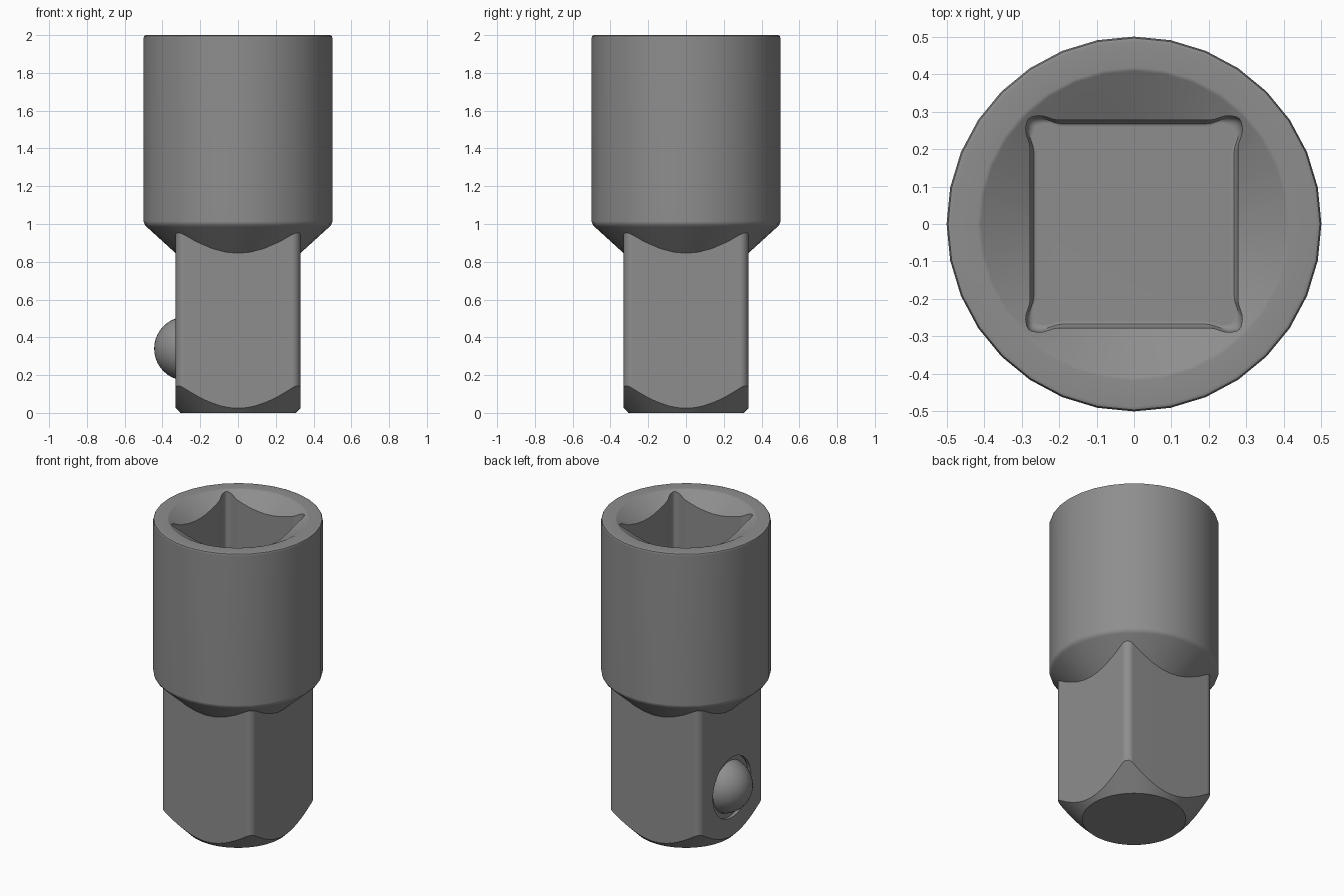
import bpy, bmesh, math
from mathutils import Matrix

if "Cube" in bpy.data.objects:
    bpy.data.objects.remove(bpy.data.objects["Cube"], do_unlink=True)

steel = bpy.data.materials.new("grey steel")
steel.use_nodes = True
GREY = (0.27, 0.27, 0.27, 1)
steel.diffuse_color = GREY
steel.node_tree.nodes["Principled BSDF"].inputs["Base Color"].default_value = GREY


def finish(name, bm):
    bmesh.ops.recalc_face_normals(bm, faces=bm.faces)
    mesh = bpy.data.meshes.new(name)
    bm.to_mesh(mesh)
    bm.free()
    mesh.materials.append(steel)
    obj = bpy.data.objects.new(name, mesh)
    bpy.context.collection.objects.link(obj)
    return obj


def loft(name, rings):
    """Skin a list of equal rings and cap both ends."""
    bm = bmesh.new()
    loops = [[bm.verts.new(p) for p in ring] for ring in rings]
    n = len(loops[0])
    for a, b in zip(loops, loops[1:]):
        for i in range(n):
            j = (i + 1) % n
            bm.faces.new((a[i], a[j], b[j], b[i]))
    bm.faces.new(loops[0])
    bm.faces.new(loops[-1])
    return finish(name, bm)


def lathe(name, profile, sides=32):
    turns = [2 * math.pi * i / sides for i in range(sides)]
    return loft(name, [[(r * math.cos(t), r * math.sin(t), z) for t in turns]
                       for r, z in profile])


def four_way(quarter):
    """Repeat one corner of an outline around the axis."""
    out = []
    for k in range(4):
        c, s = [(1, 0), (0, 1), (-1, 0), (0, -1)][k]
        out += [(c * x - s * y, s * x + c * y) for x, y in quarter]
    return out


def prism(name, outline, sections):
    return loft(name, [[(x * s, y * s, z) for x, y in outline] for z, s in sections])


def combine(obj, other, operation):
    mod = obj.modifiers.new(operation.lower(), 'BOOLEAN')
    mod.operation = operation
    mod.object = other
    mod.solver = 'EXACT'
    bpy.context.view_layer.objects.active = obj
    bpy.ops.object.modifier_apply(modifier=mod.name)
    bpy.data.objects.remove(other, do_unlink=True)


def smooth(obj, angle):
    bpy.ops.object.select_all(action='DESELECT')
    obj.select_set(True)
    bpy.context.view_layer.objects.active = obj
    bpy.ops.object.shade_smooth_by_angle(angle=math.radians(angle))


# Round body with tapered underside, softened rim and countersunk mouth
adapter = lathe("adapter_body", [
    (0.2, 0.727), (0.485, 0.986), (0.495, 0.998), (0.5, 1.015),
    (0.5, 1.985), (0.496, 1.996), (0.487, 2.0),
    (0.418, 2.0), (0.408, 1.996), (0.05, 1.79)])

# Square shank with rounded corners, its tip trimmed by a cone
half, rad = 0.33, 0.045
corner = [(half - rad + rad * math.cos(t), half - rad + rad * math.sin(t))
          for t in (math.pi / 2 * i / 5 for i in range(6))]
shank = prism("shank", four_way(corner), [(-0.1, 1), (0.99, 1)])
trim = lathe("tip_trim", [(0.305, 0), (0.55, 0.245), (0.55, 1.2)], 64)
combine(shank, trim, 'INTERSECT')
combine(adapter, shank, 'UNION')

# Square socket with relieved corners and a filleted floor
side = [(0.277, 0.2), (0.279, 0.215), (0.287, 0.238), (0.289, 0.255), (0.286, 0.272)]
relief = side + [(0.281, 0.281)] + [(y, x) for x, y in reversed(side)]
socket = prism("socket_cut", four_way(relief),
               [(1.1, 0.93), (1.104, 0.965), (1.115, 0.99), (1.135, 1), (2.2, 1)])
combine(adapter, socket, 'DIFFERENCE')

# Shallow round pocket around the locking ball
pocket = lathe("ball_pocket", [(0.195, -0.02), (0.195, 0.1)], 48)
pocket.data.transform(Matrix.Translation((-half, 0, 0.34)) @ Matrix.Rotation(-math.pi / 2, 4, 'Y'))
combine(adapter, pocket, 'DIFFERENCE')

smooth(adapter, 35)
weighted = adapter.modifiers.new("even_shading", 'WEIGHTED_NORMAL')
weighted.keep_sharp = True

# Locking ball
bm = bmesh.new()
bmesh.ops.create_uvsphere(bm, u_segments=32, v_segments=20, radius=0.169)
bm.transform(Matrix.Translation((-0.275, 0, 0.34)) @ Matrix.Rotation(math.pi / 2, 4, 'Y'))
smooth(finish("locking_ball", bm), 60)
